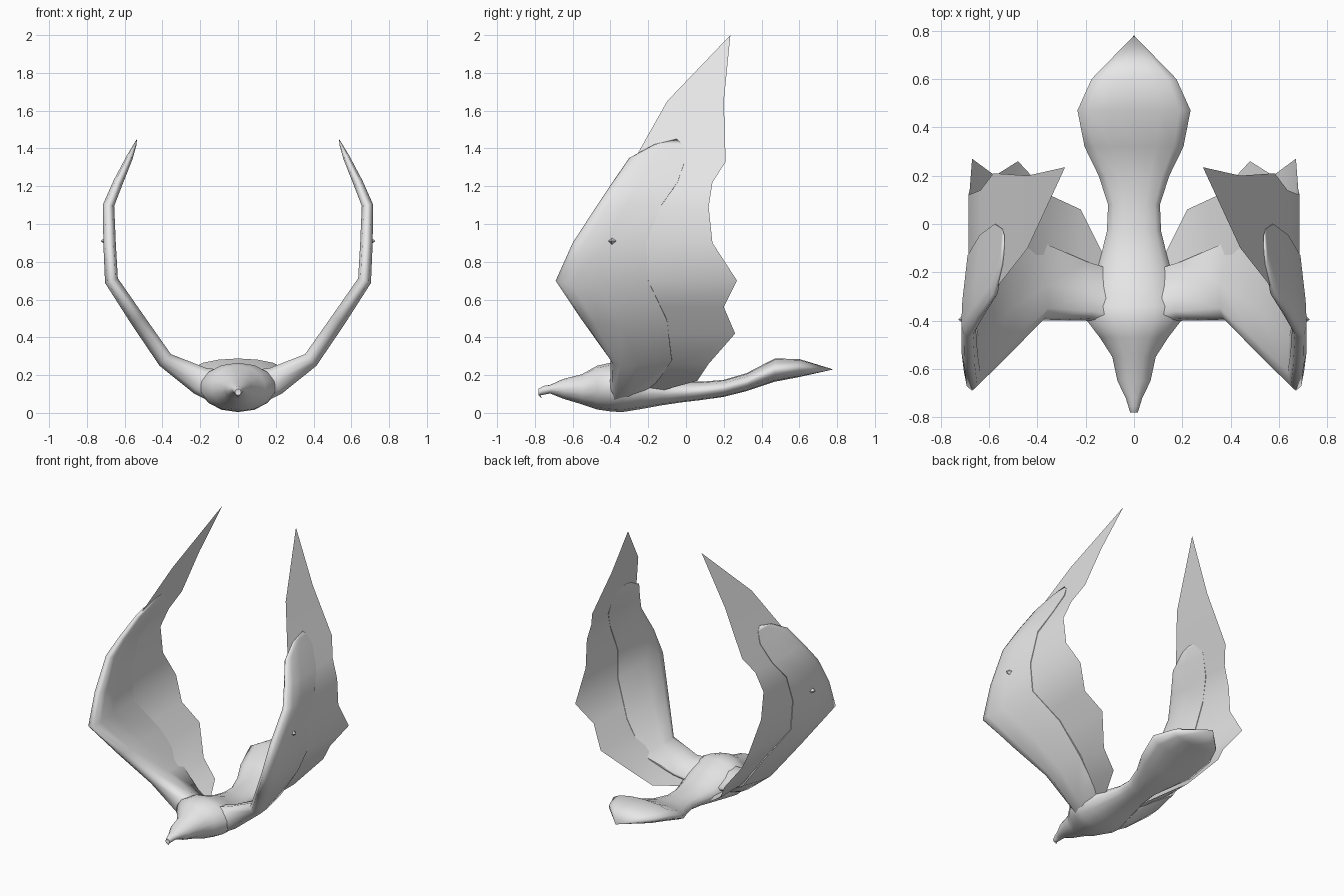
import bpy, bmesh, math
from mathutils import Vector

if "Cube" in bpy.data.objects:
    bpy.data.objects.remove(bpy.data.objects["Cube"])

grey = bpy.data.materials.new("plumage grey")
grey.diffuse_color = (0.8, 0.8, 0.8, 1)
grey.use_nodes = True
grey.node_tree.nodes["Principled BSDF"].inputs["Base Color"].default_value = grey.diffuse_color


def make(name, bm, mirror=False, angle=50):
    bmesh.ops.recalc_face_normals(bm, faces=bm.faces)
    me = bpy.data.meshes.new(name)
    bm.to_mesh(me)
    bm.free()
    me.materials.append(grey)
    ob = bpy.data.objects.new(name, me)
    bpy.context.collection.objects.link(ob)
    if mirror:
        m = ob.modifiers.new("Mirror", 'MIRROR')
        m.use_mirror_merge = False
    bpy.ops.object.select_all(action='DESELECT')
    ob.select_set(True)
    bpy.context.view_layer.objects.active = ob
    bpy.ops.object.shade_smooth_by_angle(angle=math.radians(angle))
    return ob


def loft(rings, tips=(None, None)):
    """Skin closed rings; each end becomes a point or a flat cap."""
    bm = bmesh.new()
    vs = [[bm.verts.new(p) for p in r] for r in rings]
    n = len(vs[0])
    for a, b in zip(vs, vs[1:]):
        for i in range(n):
            j = (i + 1) % n
            bm.faces.new((a[i], a[j], b[j], b[i]))
    for ring, tip in ((vs[0], tips[0]), (vs[-1], tips[1])):
        if tip:
            t = bm.verts.new(tip)
            for i in range(n):
                bm.faces.new((ring[i], ring[(i + 1) % n], t))
        else:
            bm.faces.new(ring)
    return bm


# Body from hooked beak to fanned tail: y, top z, bottom z, half width
body = [(-.78, .128, .092, .016), (-.755, .143, .096, .024), (-.72, .148, .103, .035),
        (-.65, .18, .075, .07), (-.55, .205, .045, .092), (-.47, .25, .018, .145),
        (-.40, .265, .008, .2), (-.34, .26, .004, .2), (-.24, .22, .02, .17),
        (-.13, .18, .04, .14), (-.03, .165, .055, .115), (.08, .165, .068, .11),
        (.2, .175, .085, .15), (.32, .21, .115, .21), (.47, .288, .165, .24),
        (.6, .285, .19, .18)]
rings = []
for y, top, bot, w in body:
    c, h = (top + bot) / 2, (top - bot) / 2
    rings.append([(w * math.cos(t), y, c + h * math.sin(t))
                  for t in (math.tau * i / 14 + math.pi / 14 * 7 for i in range(14))])
make("body", loft(rings, ((0, -.764, .077), (0, .78, .23))), angle=70)

# Wing arms: x, z, leading y, trailing y, half thickness
arm = [(.06, .125, -.44, -.20, .10), (.20, .17, -.40, -.155, .075), (.385, .28, -.40, -.075, .043),
       (.53, .49, -.55, -.10, .04), (.67, .70, -.69, -.20, .036), (.68, .90, -.60, -.21, .033),
       (.685, 1.10, -.47, -.13, .03), (.635, 1.22, -.39, -.045, .026),
       (.575, 1.35, -.30, .0, .018), (.545, 1.42, -.17, -.02, .008)]
section = [(0, 0), (.04, .65), (.16, 1), (.45, .85), (1, .12),
           (1, -.12), (.45, -.85), (.16, -1), (.04, -.65)]
rings = []
for k, (x, z, y0, y1, h) in enumerate(arm):
    a, b = arm[max(k - 1, 0)], arm[min(k + 1, len(arm) - 1)]
    d = Vector((b[0] - a[0], b[1] - a[1])).normalized()
    rings.append([(x + d.y * h * v, y0 + (y1 - y0) * u, z - d.x * h * v) for u, v in section])
make("wing_arm", loft(rings, (None, (.535, -.05, 1.45))), True, 70)

# Flight feather sheets with a jagged trailing edge: x, z, front y, back y
sheet = [(.13, .12, -.22, -.12), (.22, .17, -.2, .06), (.35, .26, -.18, .12),
         (.48, .42, -.2, .26), (.575, .56, -.24, .2), (.67, .70, -.3, .27), (.68, .90, -.3, .14),
         (.685, 1.09, -.25, .12), (.635, 1.22, -.2, .14), (.582, 1.33, -.28, .21),
         (.44, 1.65, -.10, .2)]
bm = bmesh.new()
rows = [[bm.verts.new((x, y0 + (y1 - y0) * i / 2, z)) for i in range(3)] for x, z, y0, y1 in sheet]
for a, b in zip(rows, rows[1:]):
    for i in range(2):
        bm.faces.new((a[i], a[i + 1], b[i + 1], b[i]))
tip = bm.verts.new((.285, .235, 2))
for i in range(2):
    bm.faces.new((rows[-1][i], rows[-1][i + 1], tip))
make("flight_feathers", bm, True, 60)

# Small spur on the outside of each wing
spur = [(.69, -.39 + .035 * math.cos(t), .91 + .03 * math.sin(t))
        for t in (math.tau * i / 4 for i in range(4))]
base = [(.68, y, z) for _, y, z in spur]
make("wing_spur", loft([base, spur], (None, (.727, -.395, .91))), True, 30)
